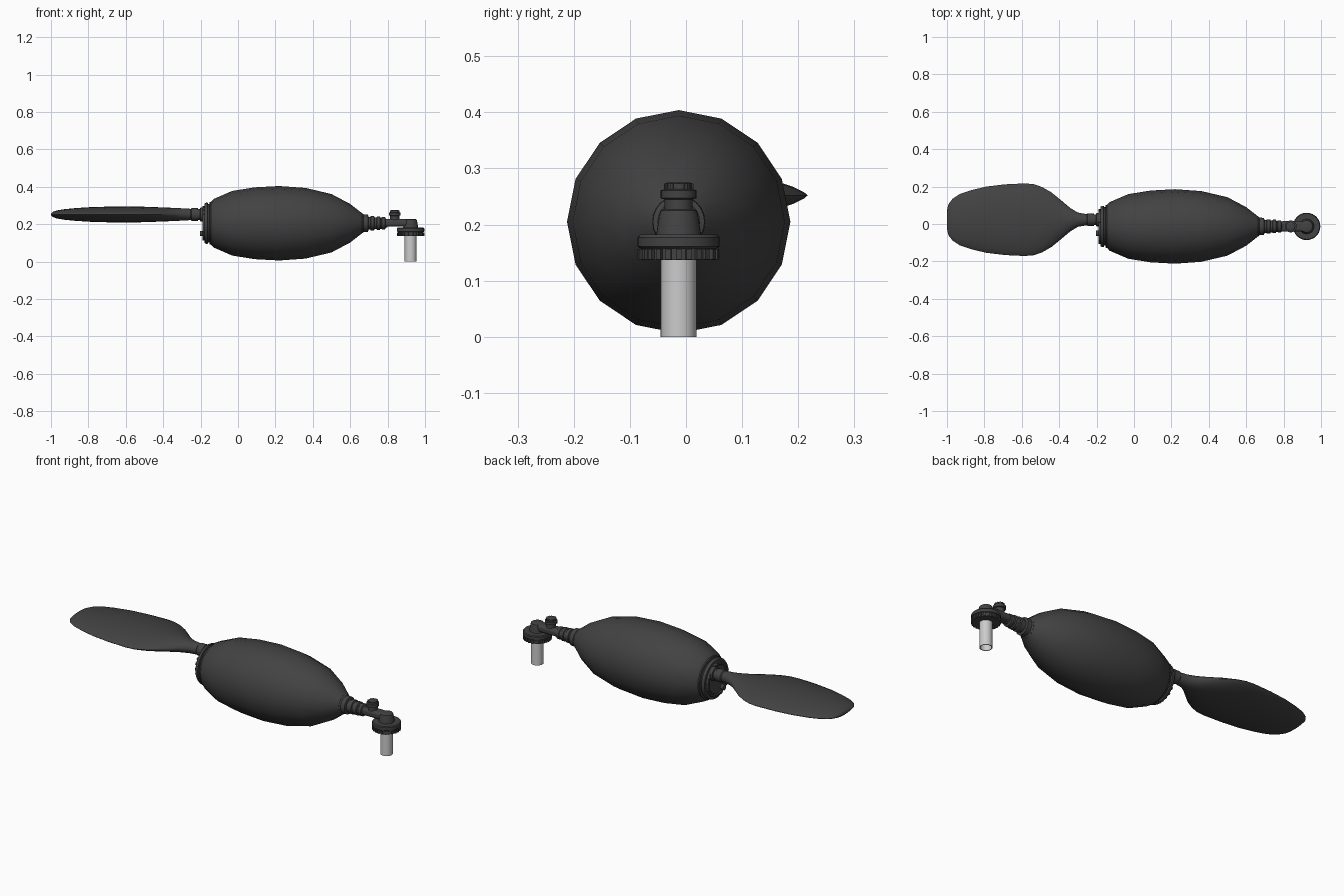
import bpy, bmesh
from math import sin, cos, pi, radians, copysign
from mathutils import Matrix, Vector

if "Cube" in bpy.data.objects:
    bpy.data.objects.remove(bpy.data.objects["Cube"])

AY, AZ = -0.013, 0.205          # bag axis
RY, RZ = 0.023, 0.252           # reservoir axis
VX = 0.923                      # mask connector axis


def material(name, rgb):
    m = bpy.data.materials.new(name)
    m.diffuse_color = (*rgb, 1)
    m.use_nodes = True
    m.node_tree.nodes["Principled BSDF"].inputs["Base Color"].default_value = m.diffuse_color
    return m


DARK = material("dark_rubber", (0.055, 0.055, 0.055))
CLEAR = material("pale_plastic", (0.55, 0.55, 0.55))


def finish(name, bm, mat, angle=35):
    bmesh.ops.recalc_face_normals(bm, faces=bm.faces)
    me = bpy.data.meshes.new(name)
    bm.to_mesh(me)
    bm.free()
    me.materials.append(mat)
    ob = bpy.data.objects.new(name, me)
    bpy.context.collection.objects.link(ob)
    bpy.ops.object.select_all(action='DESELECT')
    bpy.context.view_layer.objects.active = ob
    ob.select_set(True)
    bpy.ops.object.shade_smooth_by_angle(angle=radians(angle))
    return ob


def skin(bm, rings, closed=False):
    n = len(rings[0])
    pairs = list(zip(rings, rings[1:]))
    if closed:
        pairs.append((rings[-1], rings[0]))
    for a, b in pairs:
        for i in range(n):
            j = (i + 1) % n
            bm.faces.new((a[i], a[j], b[j], b[i]))
    if not closed:
        bm.faces.new(rings[0])
        bm.faces.new(rings[-1])


def lathe(name, profile, axis, centre, n=24, mat=DARK, closed=False, angle=35):
    """profile: (position along axis, radius)"""
    bm = bmesh.new()
    rings = []
    for t, r in profile:
        ring = []
        for i in range(n):
            c, s = r * cos(2 * pi * i / n), r * sin(2 * pi * i / n)
            co = (t, centre[0] + c, centre[1] + s) if axis == 'X' else (centre[0] + c, centre[1] + s, t)
            ring.append(bm.verts.new(co))
        rings.append(ring)
    skin(bm, rings, closed)
    return finish(name, bm, mat, angle)


def grips(name, axis, centre, t, r, n, size):
    """ring of small grip blocks; size = (axial, radial, tangential)"""
    bm = bmesh.new()
    for i in range(n):
        a = 2 * pi * i / n
        if axis == 'Z':
            m = Matrix.Translation((*centre, t)) @ Matrix.Rotation(a, 4, 'Z') @ Matrix.Translation((r, 0, 0))
            m = m @ Matrix.Diagonal((size[1], size[2], size[0], 1))
        else:
            m = Matrix.Translation((t, *centre)) @ Matrix.Rotation(a, 4, 'X') @ Matrix.Translation((0, r, 0))
            m = m @ Matrix.Diagonal((size[0], size[1], size[2], 1))
        bmesh.ops.create_cube(bm, size=1, matrix=m)
    return finish(name, bm, DARK)


# Squeeze bag, sixteen-sided
lathe("squeeze_bag", [(-0.147, 0.112), (-0.13, 0.130), (-0.03, 0.173), (0.09, 0.192), (0.22, 0.199),
                      (0.36, 0.189), (0.50, 0.156), (0.60, 0.103), (0.665, 0.052)],
      'X', (AY, AZ), 16, angle=40)

# Intake valve end of the bag
lathe("intake_flange", [(-0.185, 0.075), (-0.19, 0.08), (-0.19, 0.088), (-0.178, 0.092), (-0.178, 0.106),
                        (-0.170, 0.110), (-0.162, 0.110), (-0.160, 0.103), (-0.153, 0.103),
                        (-0.151, 0.114), (-0.14, 0.114)], 'X', (AY, AZ), 32)
grips("intake_grips", 'X', (AY, AZ), -0.183, 0.087, 20, (0.016, 0.012, 0.012))
lathe("intake_port", [(-0.202, 0.009), (-0.202, 0.014), (-0.18, 0.014)], 'X', (-0.05, 0.15), 12)

# Neck joining the reservoir to the intake
lathe("reservoir_neck", [(-0.255, 0.028), (-0.248, 0.034), (-0.215, 0.034), (-0.213, 0.029),
                         (-0.203, 0.029), (-0.201, 0.037), (-0.18, 0.037)], 'X', (RY, RZ), 20)

# Flat reservoir bag: (x, half width, half thickness, lens amount)
sections = [(-1.0, 0.05, 0.004, 1), (-0.992, 0.083, 0.013, 1), (-0.97, 0.112, 0.021, 1),
            (-0.93, 0.138, 0.028, 1), (-0.87, 0.158, 0.034, 1), (-0.79, 0.177, 0.039, 1),
            (-0.69, 0.189, 0.042, 1), (-0.585, 0.194, 0.043, 1), (-0.535, 0.190, 0.042, 1),
            (-0.49, 0.174, 0.041, 1), (-0.44, 0.145, 0.039, 0.9), (-0.39, 0.104, 0.037, 0.7),
            (-0.34, 0.062, 0.035, 0.4), (-0.30, 0.038, 0.033, 0.1), (-0.25, 0.029, 0.030, 0)]
bm = bmesh.new()
rings = []
for x, w, h, k in sections:
    ring = []
    for i in range(24):
        a = 2 * pi * i / 24
        p = 1 + 0.5 * k              # higher power pinches the seam
        ring.append(bm.verts.new((x, RY + w * cos(a), RZ + h * copysign(abs(sin(a)) ** p, sin(a)))))
    rings.append(ring)
skin(bm, rings)
finish("reservoir_bag", bm, DARK, 60)

# Ribbed neck at the patient end
lathe("patient_neck", [(0.655, 0.048), (0.665, 0.053), (0.672, 0.047), (0.695, 0.046), (0.698, 0.034),
                       (0.708, 0.034), (0.710, 0.038), (0.728, 0.038), (0.731, 0.032), (0.740, 0.032),
                       (0.743, 0.036), (0.758, 0.036), (0.761, 0.030), (0.768, 0.030), (0.771, 0.033),
                       (0.786, 0.033), (0.790, 0.024), (0.80, 0.024)], 'X', (AY, AZ), 24)

# Elbow arm
bm = bmesh.new()
m = Matrix.Translation((0.855, AY, 0.207)) @ Matrix.Diagonal((0.15, 0.056, 0.040, 1))
bmesh.ops.create_cube(bm, size=1, matrix=m)
arm = finish("elbow_arm", bm, DARK)
bev = arm.modifiers.new("round", 'BEVEL')
bev.width, bev.segments = 0.014, 3

# Pressure relief knob
lathe("relief_knob", [(0.215, 0.025), (0.245, 0.025), (0.247, 0.032), (0.261, 0.032),
                      (0.263, 0.024), (0.273, 0.024), (0.275, 0.020)], 'Z', (0.838, AY), 20)
grips("knob_grips", 'Z', (0.838, AY), 0.268, 0.023, 12, (0.011, 0.006, 0.006))

# Valve housing over the mask connector
lathe("valve_housing", [(0.137, 0.034), (0.137, 0.067), (0.157, 0.067), (0.159, 0.070), (0.161, 0.073),
                        (0.177, 0.073), (0.182, 0.069), (0.182, 0.040), (0.215, 0.035),
                        (0.225, 0.032), (0.228, 0.026)], 'Z', (VX, AY), 32)
grips("housing_grips", 'Z', (VX, AY), 0.147, 0.068, 24, (0.018, 0.010, 0.010))

# Pale mask connector tube, open at the bottom
lathe("connector_tube", [(0.0, 0.032), (0.142, 0.032), (0.142, 0.028), (0.0, 0.028)],
      'Z', (VX, AY), 24, CLEAR, closed=True)
lathe("connector_cap", [(0.132, 0.0285), (0.141, 0.0285)], 'Z', (VX, AY), 24, CLEAR)
